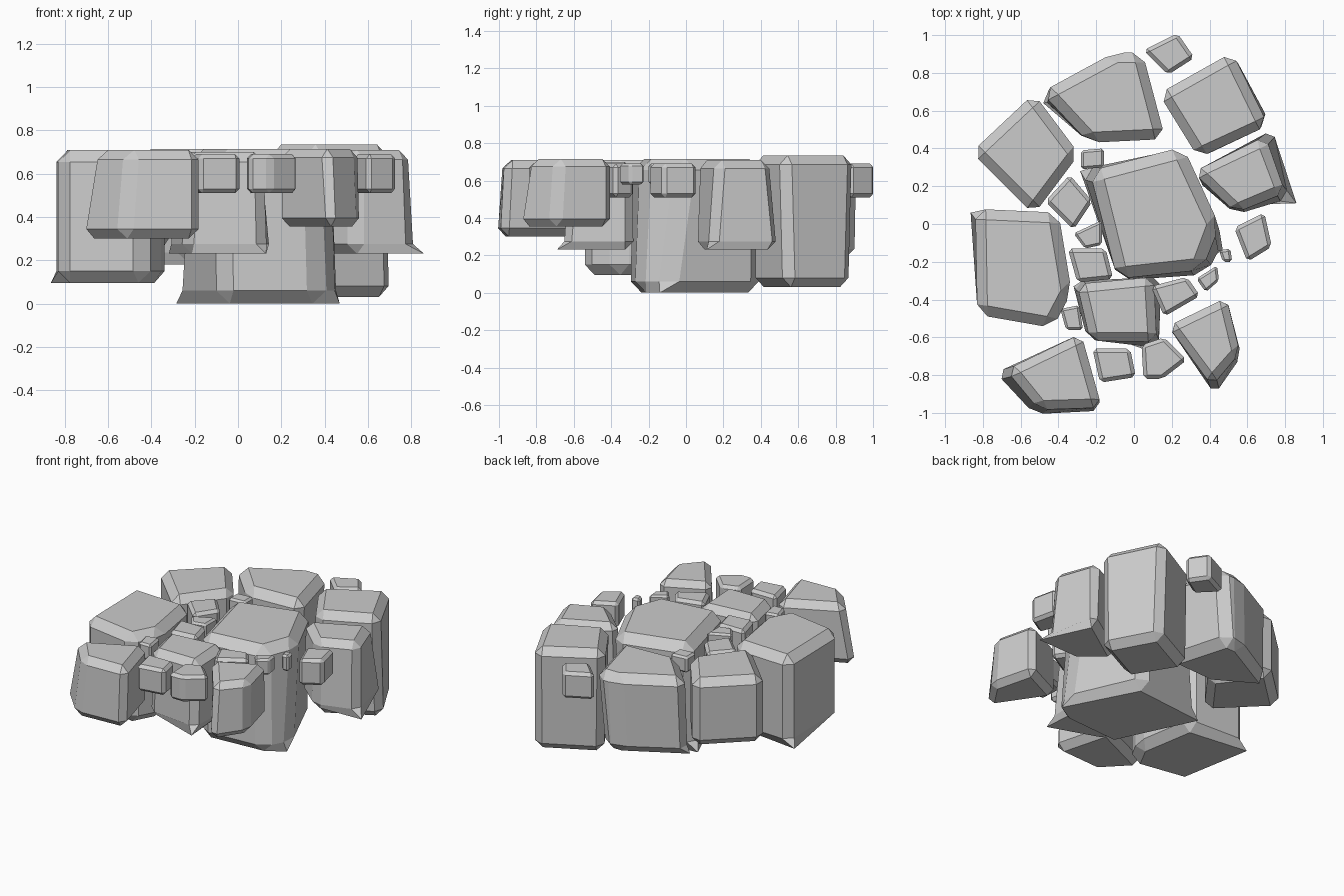
import bpy, bmesh
from mathutils import Vector


def rock(name, top, z0, z1, bevel, bottom=None, flares=()):
    """Chamfered prism between two outlines (counter-clockwise).
    Each flare pulls the nearest corner of the underside out to that point."""
    bottom = bottom or top
    bm = bmesh.new()
    lo = [bm.verts.new((x, y, z0)) for x, y in bottom]
    hi = [bm.verts.new((x, y, z1)) for x, y in top]
    n = len(top)
    bm.faces.new(hi)
    bm.faces.new(lo[::-1])
    for i in range(n):
        j = (i + 1) % n
        bm.faces.new((lo[i], lo[j], hi[j], hi[i]))
    bmesh.ops.recalc_face_normals(bm, faces=bm.faces)
    bmesh.ops.bevel(bm, geom=bm.edges[:], offset=bevel, offset_type='OFFSET',
                    segments=1, profile=0.5, affect='EDGES', clamp_overlap=True)
    under = [v for v in bm.verts if v.co.z < z0 + 0.005]
    for x, y in flares:
        p = Vector((x, y, z0))
        min(under, key=lambda v: (v.co - p).length).co = p
    me = bpy.data.meshes.new(name)
    bm.to_mesh(me)
    bm.free()
    ob = bpy.data.objects.new(name, me)
    bpy.context.collection.objects.link(ob)
    return ob


# Large slabs
rock("centre_slab",
     [(-0.09, -0.29), (0.36, -0.24), (0.45, 0.0), (0.26, 0.41), (-0.23, 0.28)],
     0.0, 0.715, 0.06,
     [(-0.08, -0.30), (0.38, -0.27), (0.48, -0.10), (0.26, 0.40), (-0.28, 0.29)],
     [(0.47, -0.14), (-0.285, 0.28)])
rock("left_slab",
     [(-0.83, -0.48), (-0.43, -0.55), (-0.33, -0.36), (-0.40, 0.06), (-0.84, 0.08)],
     0.095, 0.71, 0.055, flares=[(-0.865, 0.06)])
rock("back_left_slab",
     [(-0.53, 0.05), (-0.29, 0.37), (-0.53, 0.69), (-0.86, 0.38)],
     0.25, 0.71, 0.05)
rock("back_slab",
     [(-0.24, 0.43), (0.17, 0.45), (0.05, 0.91), (-0.10, 0.91), (-0.49, 0.70)],
     0.18, 0.715, 0.055,
     [(-0.24, 0.43), (0.13, 0.45), (0.00, 0.90), (-0.12, 0.90), (-0.50, 0.68)],
     [(-0.48, 0.64)])
rock("back_right_slab",
     [(0.34, 0.35), (0.71, 0.52), (0.52, 0.91), (0.13, 0.69)],
     0.03, 0.735, 0.05,
     [(0.35, 0.35), (0.72, 0.54), (0.53, 0.89), (0.14, 0.69)])
rock("right_slab",
     [(0.54, 0.06), (0.80, 0.17), (0.69, 0.46), (0.31, 0.28)],
     0.23, 0.71, 0.045,
     [(0.54, 0.05), (0.82, 0.13), (0.74, 0.51), (0.33, 0.23)],
     [(0.86, 0.11)])

# Medium slabs along the front
rock("front_right_slab",
     [(0.41, -0.85), (0.56, -0.68), (0.49, -0.39), (0.18, -0.54)],
     0.355, 0.715, 0.04,
     [(0.43, -0.91), (0.57, -0.70), (0.49, -0.39), (0.18, -0.54)])
rock("front_left_slab",
     [(-0.50, -0.98), (-0.17, -0.97), (-0.28, -0.58), (-0.67, -0.77)],
     0.30, 0.71, 0.045,
     [(-0.53, -1.01), (-0.17, -0.99), (-0.28, -0.58), (-0.74, -0.79)])
rock("front_centre_slab",
     [(-0.23, -0.62), (0.12, -0.62), (0.10, -0.28), (-0.30, -0.32)],
     0.23, 0.70, 0.045,
     [(-0.25, -0.61), (0.13, -0.66), (0.15, -0.28), (-0.32, -0.30)],
     [(0.13, -0.69), (-0.32, -0.33)])

# Small filler stones
stones = [[(0.18, 0.79), (0.32, 0.88), (0.23, 1.01), (0.05, 0.92)],
          [(0.60, -0.20), (0.73, -0.12), (0.69, 0.06), (0.53, -0.02)],
          [(-0.32, -0.03), (-0.22, 0.12), (-0.34, 0.26), (-0.47, 0.12)],
          [(-0.30, -0.31), (-0.11, -0.29), (-0.15, -0.13), (-0.35, -0.13)],
          [(0.16, -0.49), (0.35, -0.38), (0.28, -0.28), (0.09, -0.33)],
          [(-0.18, -0.84), (0.01, -0.81), (-0.02, -0.66), (-0.22, -0.66)],
          [(0.05, -0.82), (0.15, -0.82), (0.28, -0.72), (0.16, -0.60), (0.04, -0.64)]]
for i, pts in enumerate(stones):
    rock(f"stone_{i + 1}", pts, 0.51, 0.69, 0.02)

# Tiny chips in the gaps
chips = [[(-0.28, 0.29), (-0.16, 0.30), (-0.16, 0.40), (-0.28, 0.39)],
         [(-0.26, -0.13), (-0.17, -0.11), (-0.17, 0.02), (-0.32, -0.05)],
         [(-0.36, -0.56), (-0.27, -0.56), (-0.29, -0.43), (-0.39, -0.45)],
         [(0.38, -0.36), (0.45, -0.30), (0.44, -0.22), (0.33, -0.29)],
         [(0.47, -0.20), (0.52, -0.20), (0.51, -0.13), (0.45, -0.14)]]
for i, pts in enumerate(chips):
    rock(f"chip_{i + 1}", pts, 0.58, 0.69, 0.013)
